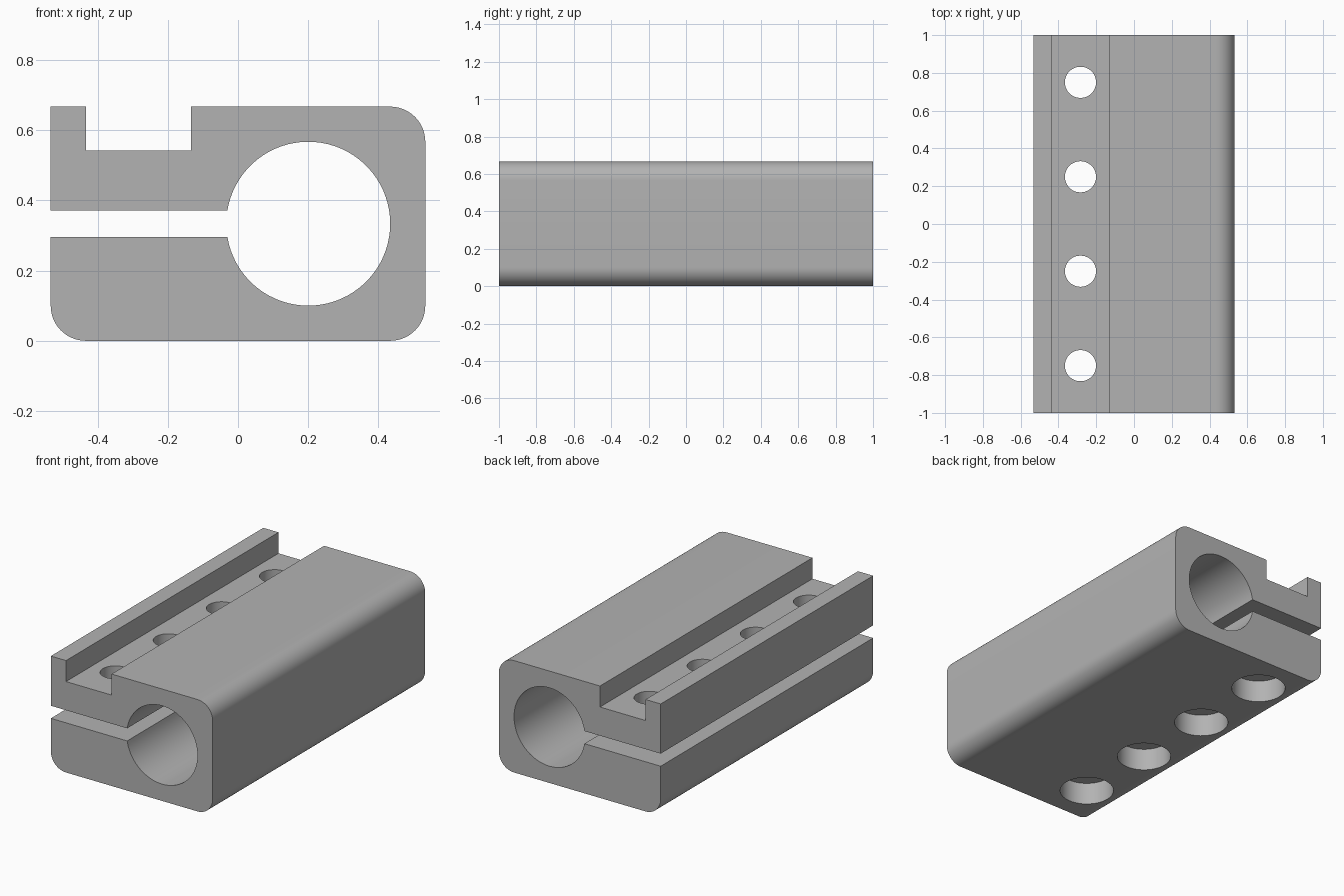
import bpy, bmesh
from math import sin, cos, pi, asin, radians

if "Cube" in bpy.data.objects:
    bpy.data.objects.remove(bpy.data.objects["Cube"])

W, H, L = 0.5333, 0.6667, 1.0          # half width, height, half length
MID = H / 2                            # height of bore and clamp slot
CORNER = 0.1
BORE_X, BORE_R = 0.2, 0.2333
SLOT = 0.0375                          # half height of the slot
GROOVE_L, GROOVE_R, GROOVE_Z = -0.4333, -0.1333, 0.5415

grey = bpy.data.materials.new("light grey")
grey.use_nodes = True
colour = (0.45, 0.45, 0.45, 1)
grey.diffuse_color = colour
grey.node_tree.nodes["Principled BSDF"].inputs["Base Color"].default_value = colour


def arc(cx, cz, r, start, end, steps):
    return [(cx + r * cos(start + (end - start) * i / steps),
             cz + r * sin(start + (end - start) * i / steps)) for i in range(steps + 1)]


def finish(name, bm):
    bmesh.ops.recalc_face_normals(bm, faces=bm.faces)
    mesh = bpy.data.meshes.new(name)
    bm.to_mesh(mesh)
    bm.free()
    mesh.materials.append(grey)
    obj = bpy.data.objects.new(name, mesh)
    bpy.context.collection.objects.link(obj)
    return obj


# Clamp body: one outline running round the outside, the slot and the bore
a = asin(SLOT / BORE_R)
outline = arc(-W + CORNER, CORNER, CORNER, pi, 1.5 * pi, 12)
outline += arc(W - CORNER, CORNER, CORNER, -pi / 2, 0, 12)
outline += arc(W - CORNER, H - CORNER, CORNER, 0, pi / 2, 12)
outline += [(GROOVE_R, H), (GROOVE_R, GROOVE_Z), (GROOVE_L, GROOVE_Z), (GROOVE_L, H), (-W, H)]
outline += [(-W, MID + SLOT)]
outline += arc(BORE_X, MID, BORE_R, pi - a, a - pi, 72)
outline += [(-W, MID - SLOT)]

bm = bmesh.new()
face = bm.faces.new([bm.verts.new((x, -L, z)) for x, z in outline])
side = bmesh.ops.extrude_face_region(bm, geom=[face])
bmesh.ops.translate(bm, vec=(0, 2 * L, 0),
                    verts=[g for g in side["geom"] if isinstance(g, bmesh.types.BMVert)])
body = finish("clamp_body", bm)

# Stepped cutters: wide counterbore below, narrow screw hole above
STEPS = 48
bm = bmesh.new()
for y in (-0.75, -0.25, 0.25, 0.75):
    rings = []
    for r, z in ((0.15, -0.1), (0.15, 0.1333), (0.0825, 0.1333), (0.0825, 0.8)):
        rings.append([bm.verts.new((-0.2833 + r * cos(2 * pi * i / STEPS),
                                    y + r * sin(2 * pi * i / STEPS), z)) for i in range(STEPS)])
    for low, high in zip(rings, rings[1:]):
        for i in range(STEPS):
            j = (i + 1) % STEPS
            bm.faces.new((low[i], low[j], high[j], high[i]))
    bm.faces.new(rings[0])
    bm.faces.new(rings[-1])
cutter = finish("screw_hole_cutter", bm)

cut = body.modifiers.new("screw holes", 'BOOLEAN')
cut.operation = 'DIFFERENCE'
cut.solver = 'EXACT'
cut.object = cutter
bpy.ops.object.select_all(action='DESELECT')
body.select_set(True)
bpy.context.view_layer.objects.active = body
bpy.ops.object.modifier_apply(modifier=cut.name)
bpy.data.objects.remove(cutter)
bpy.ops.object.shade_smooth_by_angle(angle=radians(30))
